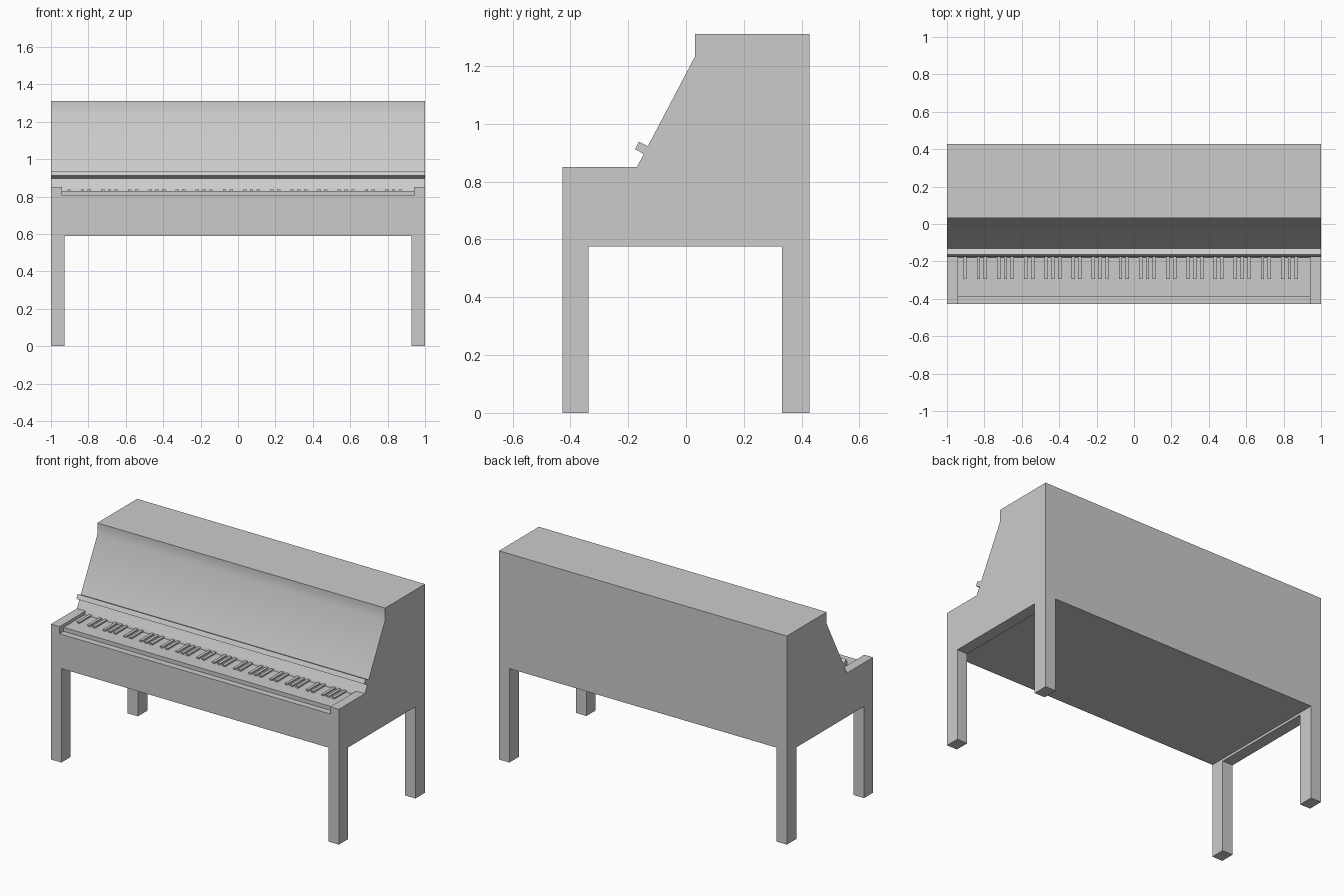
import bpy
import math

cube = bpy.data.objects.get("Cube")
if cube:
    bpy.data.objects.remove(cube, do_unlink=True)

# One plain grey finish for the whole instrument
grey = bpy.data.materials.new("plain_grey")
grey.use_nodes = True
colour = (0.6, 0.6, 0.6, 1.0)
grey.diffuse_color = colour
grey.node_tree.nodes["Principled BSDF"].inputs["Base Color"].default_value = colour


def make(name, verts, faces):
    mesh = bpy.data.meshes.new(name)
    mesh.from_pydata(verts, [], faces)
    mesh.materials.append(grey)
    ob = bpy.data.objects.new(name, mesh)
    bpy.context.collection.objects.link(ob)
    return ob


def extrude_x(name, profile, x0, x1):
    """Extrude a (y, z) profile, listed counter-clockwise seen from +x."""
    n = len(profile)
    verts = [(x, y, z) for x in (x0, x1) for y, z in profile]
    faces = [tuple(reversed(range(n))), tuple(range(n, 2 * n))]
    faces += [(i, (i + 1) % n, n + (i + 1) % n, n + i) for i in range(n)]
    return make(name, verts, faces)


def box(name, x, y, z):
    return extrude_x(name, [(y[0], z[0]), (y[1], z[0]), (y[1], z[1]), (y[0], z[1])], *x)


FRONT, BACK = -0.427, 0.427
BELLY, BED, KEYS, CHEEK = 0.59, 0.805, 0.83, 0.85
INNER, LEG_IN = 0.94, 0.928

# Upright case with sloping front, softly shaded at the bend
case = extrude_x("case", [
    (-0.18, BELLY), (BACK, BELLY), (BACK, 1.31), (0.032, 1.31),
    (0.032, 1.235), (-0.17, CHEEK), (-0.18, KEYS)], -1, 1)
bpy.ops.object.select_all(action='DESELECT')
bpy.context.view_layer.objects.active = case
case.select_set(True)
bpy.ops.object.shade_smooth_by_angle(angle=math.radians(30))

# Music ledge standing square off the slope
extrude_x("music_ledge", [
    (-0.146, 0.896), (-0.13, 0.922), (-0.163, 0.938), (-0.176, 0.912)], -1, 1)

# Key bed with a bare lip in front of the keys
box("key_bed", (-INNER, INNER), (FRONT, -0.18), (BELLY, BED))
box("white_keys", (-INNER, INNER), (-0.387, -0.178), (BED, KEYS))

# Raised black keys following the 88-key pattern, starting on A
pitch = 2 * INNER / 52
for i in range(51):
    if i % 7 in (0, 2, 3, 5, 6):
        x = -INNER + (i + 1) * pitch
        box(f"black_key_{i + 1}", (x - 0.009, x + 0.009), (-0.295, -0.176), (KEYS - 0.005, 0.839))

# Cheeks, side rails and legs on both sides
for side, s in (("left", 1), ("right", -1)):
    def span(a):
        return tuple(sorted((s * a, s * 1.0)))
    extrude_x(f"{side}_cheek", [
        (FRONT, BELLY), (-0.18, BELLY), (-0.18, KEYS), (-0.17, CHEEK), (FRONT, CHEEK)],
        *span(INNER))
    box(f"{side}_side_rail", span(LEG_IN), (-0.338, 0.332), (0.575, BELLY))
    box(f"{side}_front_leg", span(LEG_IN), (FRONT, -0.338), (0, BELLY))
    box(f"{side}_back_leg", span(LEG_IN), (0.332, BACK), (0, BELLY))
